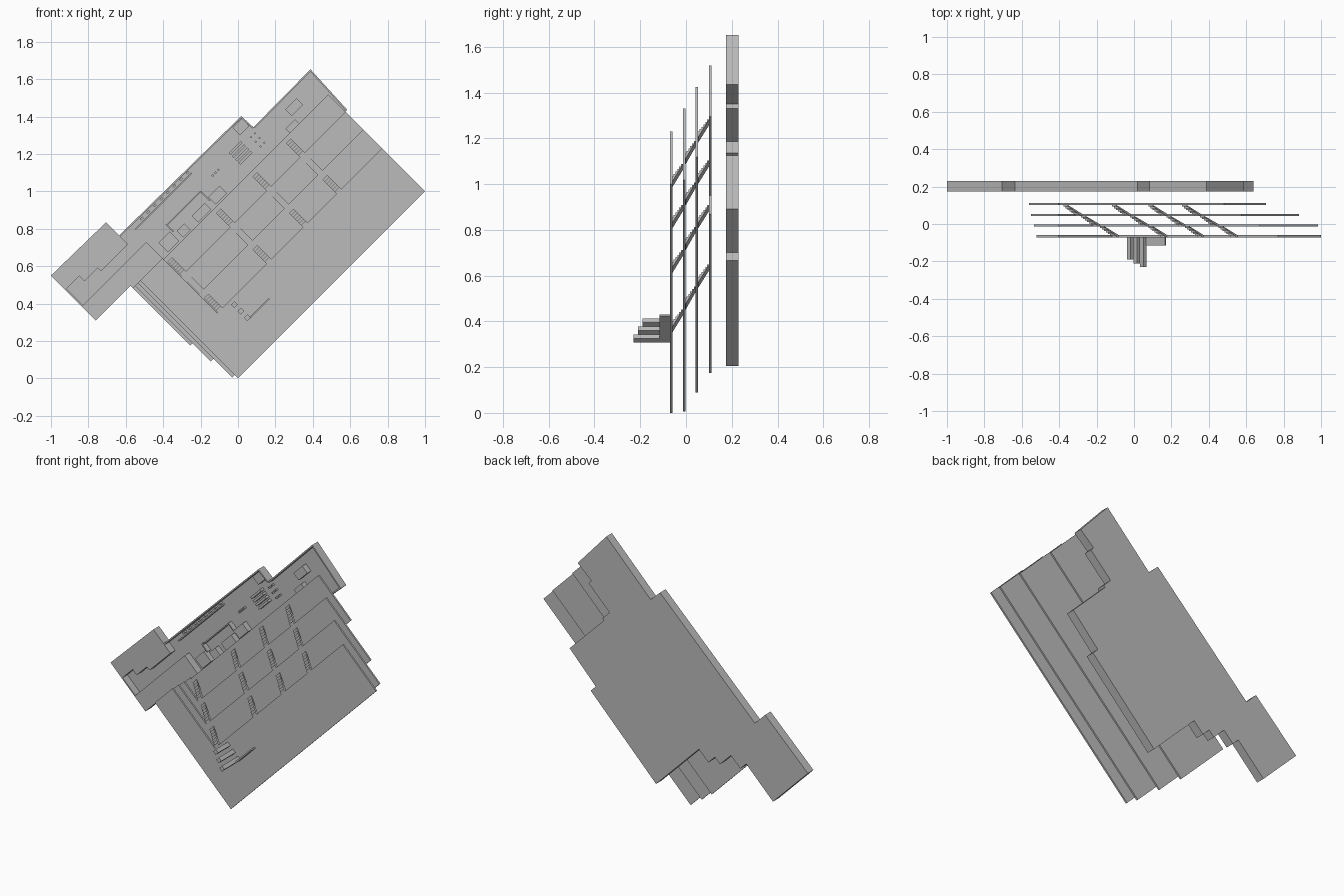
import bpy
import bmesh
from mathutils import Vector

cube = bpy.data.objects.get("Cube")
if cube:
    bpy.data.objects.remove(cube, do_unlink=True)

grey = bpy.data.materials.new("plain_grey")
grey.use_nodes = True
colour = (0.5, 0.5, 0.5, 1)
grey.diffuse_color = colour
grey.node_tree.nodes["Principled BSDF"].inputs["Base Color"].default_value = colour


def point(s, d, y):
    """Plan coordinates: s runs up and to the right, d up and to the left."""
    return Vector(((s - d) / 2, y, (s + d) / 2))


def build(name, solids):
    """Make one object from (loop, offset) pairs, each an extruded outline."""
    bm = bmesh.new()
    for loop, offset in solids:
        low = [bm.verts.new(p) for p in loop]
        high = [bm.verts.new(p + offset) for p in loop]
        bm.faces.new(low)
        bm.faces.new(high[::-1])
        for i in range(len(low)):
            j = (i + 1) % len(low)
            bm.faces.new((low[i], high[i], high[j], low[j]))
    bmesh.ops.recalc_face_normals(bm, faces=bm.faces)
    mesh = bpy.data.meshes.new(name)
    bm.to_mesh(mesh)
    bm.free()
    mesh.materials.append(grey)
    obj = bpy.data.objects.new(name, mesh)
    bpy.context.collection.objects.link(obj)
    return obj


def slab(plan, y0, y1):
    return [point(s, d, y0) for s, d in plan], Vector((0, y1 - y0, 0))


def box(s, d, ls, ld, y0, y1):
    plan = [(s - ls / 2, d - ld / 2), (s + ls / 2, d - ld / 2),
            (s + ls / 2, d + ld / 2), (s - ls / 2, d + ld / 2)]
    return slab(plan, y0, y1)


# Four terrace plates, each a long band with a strip along the near end
THICK = 0.011
END, STRIP = 2.0, 0.24
fronts = [-0.071, -0.013, 0.042, 0.101]
edges = [0.46, 0.66, 0.85, 1.035]
starts = [0, -0.025, -0.055, -0.08]
lows = [0, 0.035, 0.235, 0.43]
for k in range(4):
    plan = [(starts[k], lows[k])]
    if k == 3:
        plan += [(1.31, lows[k]), (1.31, 0.59), (END, 0.59)]
    else:
        plan += [(END, lows[k])]
    plan += [(END, edges[k]), (STRIP, edges[k]), (STRIP, 1.045), (starts[k], 1.045)]
    build("terrace_plate_%d" % (k + 1), [slab(plan, fronts[k], fronts[k] + THICK)])

# Stepped stairs joining neighbouring plates
STEPS, RUN, WIDTH = 7, 0.15, 0.05
for k in range(3):
    flights = []
    rise = fronts[k + 1] - fronts[k]
    for s in (0.27, 0.79, 1.18, 1.54):
        profile = []
        for i in range(STEPS):
            y = fronts[k] + rise * i / STEPS
            profile += [(edges[k] + RUN * i / STEPS, y),
                        (edges[k] + RUN * (i + 1) / STEPS, y)]
        profile += [(edges[k] + RUN, fronts[k + 1]), (edges[k], fronts[k] + 0.012)]
        loop = [point(s - WIDTH / 2, d, y) for d, y in profile]
        flights.append((loop, point(WIDTH, 0, 0)))
    build("stairs_%d" % (k + 1), flights)

# Posts and low wall standing on the front plate
build("front_posts", [box(0.375, d, 0.035, 0.035, y, fronts[0])
                      for d, y in ((0.415, -0.19), (0.345, -0.21), (0.275, -0.23))])
build("front_wall", [box(0.49, 0.26, 0.21, 0.012, -0.115, fronts[0])])

# Base storey: floor with a rim wall round the outline
TOP, FLOOR, BACK = 0.175, 0.222, 0.23
notch = [(-0.45, 1.07), (-0.08, 1.07), (-0.08, 0.99), (0.05, 0.99),
         (0.05, 0.84), (0.12, 0.84), (0.12, 0.75)]
outline = [(0.25, 0.75), (0.25, 0.16), (1.16, 0.17), (1.16, 0.24), (1.53, 0.25),
           (1.53, 0.72), (1.55, 0.72), (1.55, 0.82), (1.84, 0.82), (1.84, 0.86),
           (2.02, 0.85), (2.04, 1.265), (1.425, 1.26), (1.42, 1.385),
           (0.13, 1.4), (0.13, 1.54), (-0.45, 1.55)]
ring = notch + outline
build("base_floor", [slab(ring, FLOOR, BACK)])
walls = []
for i, a in enumerate(ring):
    a, b = Vector(a), Vector(ring[(i + 1) % len(ring)])
    inward = Vector((a.y - b.y, b.x - a.x)).normalized() * 0.012
    walls.append(slab([a, b, b + inward, a + inward], TOP, BACK))
build("base_rim", walls)

# Solid blocks on either side of the entrance passage
build("passage_lower_block",
      [slab(notch + [(STRIP, 0.75), (STRIP, 1.22), (-0.45, 1.22)], TOP, BACK)])
build("passage_upper_block",
      [slab([(-0.45, 1.395), (-0.3, 1.395), (-0.3, 1.34), (-0.16, 1.34),
             (-0.16, 1.305), (0.13, 1.305), (0.13, 1.54), (-0.45, 1.55)], TOP, BACK)])

# Rooms, counters and cabinets in the base storey
rooms = [(0.36, 1.1, 0.12, 0.1), (0.5, 1.08, 0.08, 0.07), (0.69, 1.08, 0.14, 0.07),
         (0.87, 1.09, 0.12, 0.08), (1.36, 1.33, 0.1, 0.08), (1.75, 1.15, 0.12, 0.07),
         (1.64, 1.05, 0.1, 0.06)]
build("cabinets", [box(*r, 0.185, FLOOR) for r in rooms])
build("partitions", [box(0.55, 1.345, 0.6, 0.01, 0.19, FLOOR),
                     box(0.62, 1.2, 0.36, 0.01, 0.19, FLOOR),
                     box(0.44, 1.17, 0.01, 0.08, 0.19, FLOOR),
                     box(0.8, 1.15, 0.01, 0.1, 0.19, FLOOR)])

# Rows of seating and small stools
build("seat_rows", [box(1.22, 1.14 + 0.035 * i, 0.13, 0.02, 0.19, FLOOR)
                    for i in range(4)])
stools = [box(0.34 + 0.07 * i, 1.37, 0.025, 0.015, 0.2, FLOOR) for i in range(8)]
stools += [box(0.95 + 0.03 * i, 1.22, 0.015, 0.015, 0.2, FLOOR) for i in range(3)]
stools += [box(1.36 + 0.04 * i, 1.12 + 0.05 * j, 0.012, 0.012, 0.2, FLOOR)
           for i in range(2) for j in range(3)]
build("stools", stools)
